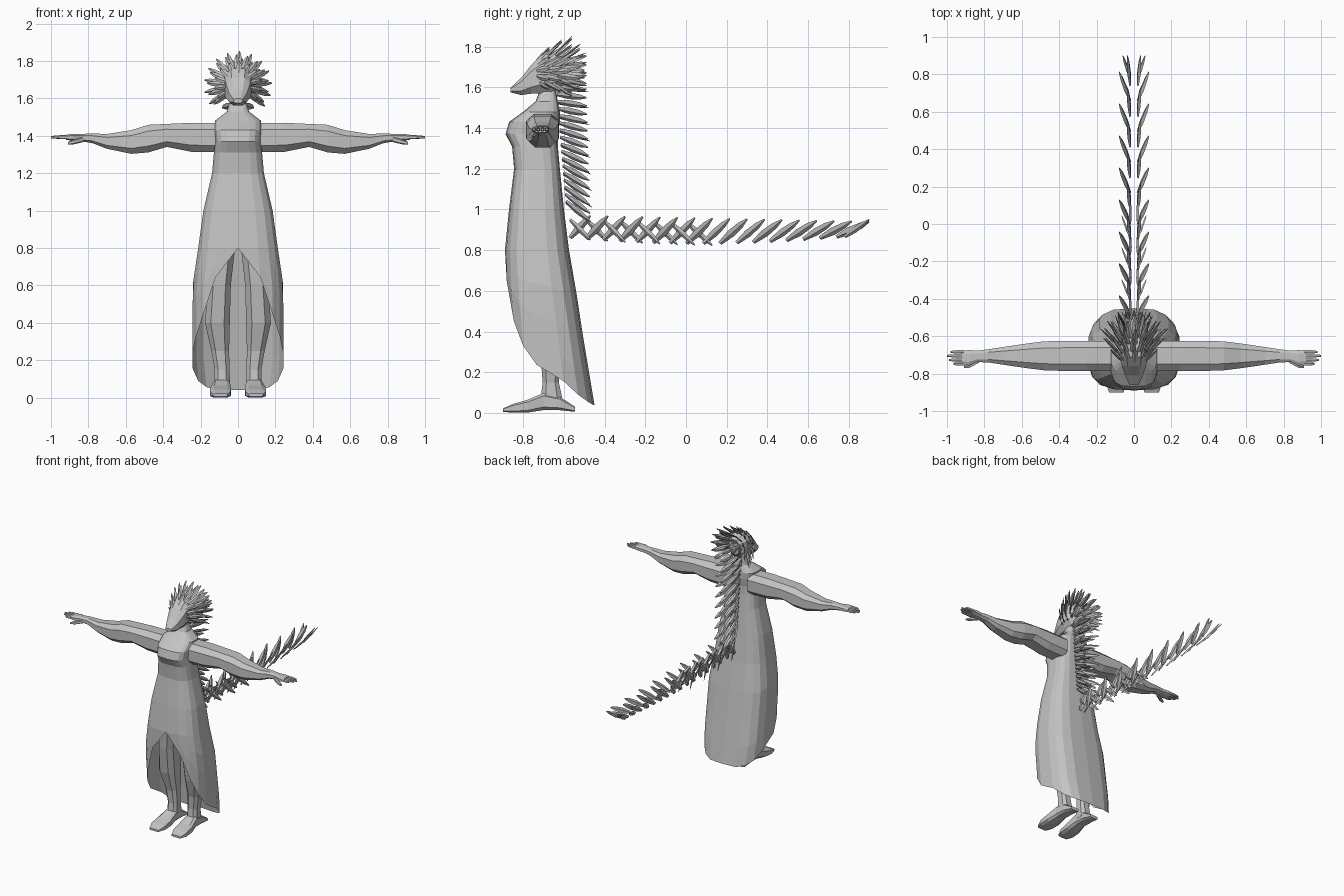
import bpy, bmesh, math
from mathutils import Vector

if "Cube" in bpy.data.objects:
    bpy.data.objects.remove(bpy.data.objects["Cube"])

mat = bpy.data.materials.new("plain_grey")
mat.diffuse_color = (0.55, 0.55, 0.55, 1)
mat.use_nodes = True
mat.node_tree.nodes["Principled BSDF"].inputs["Base Color"].default_value = mat.diffuse_color


def finish(name, bm):
    bmesh.ops.recalc_face_normals(bm, faces=bm.faces)
    me = bpy.data.meshes.new(name)
    bm.to_mesh(me)
    bm.free()
    me.materials.append(mat)
    ob = bpy.data.objects.new(name, me)
    bpy.context.collection.objects.link(ob)
    return ob


def loft(bm, rings, caps=(True, True)):
    vs = [[bm.verts.new(p) for p in r] for r in rings]
    n = len(rings[0])
    for a, b in zip(vs, vs[1:]):
        for i in range(n):
            bm.faces.new((a[i], a[(i + 1) % n], b[(i + 1) % n], b[i]))
    if caps[0]:
        bm.faces.new(vs[0])
    if caps[1]:
        bm.faces.new(vs[-1])


def sup(a, e=0.7):
    """Rounded-box unit section."""
    c, s = math.cos(a), math.sin(a)
    return (math.copysign(abs(c) ** e, c), math.copysign(abs(s) ** e, s))


def section(n, off=0.5, e=0.7):
    return [sup(2 * math.pi * (i + off) / n, e) for i in range(n)]


def lerp_table(tab, z):
    """Rows sorted by falling first value."""
    for r, s in zip(tab, tab[1:]):
        if z >= s[0]:
            t = min(1, max(0, (r[0] - z) / (r[0] - s[0])))
            return [u + (v - u) * t for u, v in zip(r[1:], s[1:])]
    return tab[-1][1:]


# Robe: height, half width, front y, back y
ROBE = [(1.58, .045, -.72, -.64), (1.53, .06, -.74, -.63), (1.48, .125, -.80, -.62),
        (1.43, .125, -.87, -.62), (1.37, .12, -.887, -.63), (1.31, .13, -.855, -.63),
        (1.2, .14, -.845, -.62), (1.0, .187, -.87, -.60), (.8, .215, -.89, -.575),
        (.6, .245, -.887, -.54), (.4, .245, -.87, -.51), (.13, .245, -.86, -.465),
        (.04, .22, -.86, -.45)]
# Hem height by angle from the front, giving the front slit
HEM = [(180, .04), (150, .04), (120, .09), (90, .19), (60, .33), (40, .45), (22, .63), (0, .8)]


def robe_point(a, z):
    hw, yf, yb = lerp_table(ROBE, z)
    s, c = sup(math.radians(90 - a), .65)
    return (hw * s, (yf + yb) / 2 - (yb - yf) / 2 * c, z)


N = 18
angs = [360 * i / N for i in range(N)]
rings = [[robe_point(a, r[0]) for a in angs] for r in ROBE[:9]]
for t in (.28, .55, .8, 1):
    ring = []
    for a in angs:
        hem = lerp_table(HEM, min(a, 360 - a))[0]
        ring.append(robe_point(a, .8 + (hem - .8) * t))
    rings.append(ring)
bm = bmesh.new()
loft(bm, rings, (True, False))
bmesh.ops.remove_doubles(bm, verts=bm.verts, dist=.0005)
finish("robe", bm)

# Head with pointed muzzle: y, centre z, half width, half height
bm = bmesh.new()
loft(bm, [[(hw * c, y, zc + hh * s) for c, s in section(8)] for y, zc, hw, hh in
          [(-.862, 1.587, .025, .012), (-.81, 1.605, .05, .045), (-.76, 1.64, .068, .075),
           (-.71, 1.665, .075, .1), (-.64, 1.675, .075, .095), (-.59, 1.68, .045, .06)]])
finish("head", bm)

# Arms: x, y centre, z centre, half depth, half height
ARM = [(.09, -.705, 1.39, .085, .083), (.25, -.705, 1.392, .085, .082),
       (.38, -.705, 1.402, .085, .065), (.48, -.705, 1.385, .082, .078),
       (.57, -.705, 1.367, .07, .067), (.7, -.705, 1.37, .05, .042),
       (.78, -.705, 1.387, .037, .027), (.84, -.708, 1.39, .032, .021),
       (.88, -.715, 1.392, .043, .02), (.92, -.715, 1.392, .04, .014)]
FINGERS = [(-.747, .965), (-.727, .99), (-.705, 1.0), (-.684, .98)]
for side, sx in (("left", 1), ("right", -1)):
    bm = bmesh.new()
    loft(bm, [[(sx * x, y + hy * c, z + hz * s) for c, s in section(8)]
              for x, y, z, hy, hz in ARM])
    finish(side + "_arm", bm)
    bm = bmesh.new()
    for y, end in FINGERS:
        loft(bm, [[(sx * x, y + w * c, 1.393 + w * s) for c, s in section(6)]
                  for x, w in ((.9, .011), (.95, .0105), (end, .006))])
    loft(bm, [[(sx * x, y + w * c, z + w * s) for c, s in section(6)]
              for x, y, z, w in ((.83, -.73, 1.38, .014), (.88, -.757, 1.367, .013),
                                 (.91, -.765, 1.36, .007))])
    finish(side + "_fingers", bm)

    # Legs: z, x centre, y centre, half width, half depth
    bm = bmesh.new()
    loft(bm, [[(sx * (x + hw * c), y + hd * s, z) for c, s in section(8)]
              for z, x, y, hw, hd in
              [(.82, .08, -.71, .07, .1), (.6, .1, -.7, .065, .09), (.4, .11, -.68, .07, .08),
               (.25, .095, -.665, .05, .05), (.15, .085, -.665, .042, .042),
               (.05, .085, -.66, .045, .06)]])
    finish(side + "_leg", bm)

    # Feet: y, x centre, top z, sole z, half width
    bm = bmesh.new()
    loft(bm, [[(sx * (x + hw * c), y, (t + b) / 2 + (t - b) / 2 * s) for c, s in section(8, e=.5)]
              for y, x, t, b, hw in
              [(-.9, .095, .022, .005, .04), (-.85, .095, .045, 0, .058),
               (-.78, .092, .065, 0, .058), (-.7, .088, .1, .012, .046),
               (-.62, .088, .08, .012, .045), (-.545, .088, .03, .005, .035)]])
    finish(side + "_foot", bm)


def blade(bm, p, q, w, side):
    """Tapered four-sided quill from p to q; side is the broad direction."""
    p, q = Vector(p), Vector(q)
    d = (q - p).normalized()
    u = Vector(side)
    u = (u - d * u.dot(d)).normalized()
    v = d.cross(u)
    rings = []
    for t, k in ((0, .5), (.4, 1), (.75, .8), (1, .2)):
        c = p.lerp(q, t)
        rings.append([c + u * w * k, c + v * w * k * .35, c - u * w * k, c - v * w * k * .35])
    loft(bm, rings)


# Quills fanned around the head: base y, tip y, tip radius, count
bm = bmesh.new()
for k, (y0, y1, r, n) in enumerate([(-.735, -.67, .13, 11), (-.71, -.61, .165, 13),
                                    (-.67, -.56, .182, 13), (-.63, -.52, .145, 12),
                                    (-.61, -.49, .1, 9), (-.6, -.5, .04, 6)]):
    for i in range(n):
        a = math.radians(-38 + 256 * (i + .25 * (k % 2)) / (n - .75))
        c, s = math.cos(a), math.sin(a)
        rb = min(.065, r * .5)
        blade(bm, (rb * c, y0, 1.67 + rb * s), (r * c, y1, 1.67 + r * s), .015, (-s, 0, c))
finish("head_quills", bm)

# Quills down the back, tilting further down toward the tail
bm = bmesh.new()
rows = 17
for i in range(rows):
    t = i / (rows - 1)
    z = 1.6 - .56 * t
    y = -.64 + .05 * t
    drop = .01 + .09 * t
    wide = .085 if i % 2 else .045
    for sx in (-1, 1):
        blade(bm, (sx * .03, y, z), (sx * wide, y + .15 - .03 * t, z - drop), .019,
              (sx * .6, 0, 1))
    if i % 2 == 0:
        blade(bm, (0, y, z - .01), (0, y + .16 - .03 * t, z - .01 - drop), .017, (1, 0, .3))
finish("back_quills", bm)

# Paired quills forming the tail
bm = bmesh.new()
count = 17
for i in range(count):
    t = i / (count - 1)
    y = -.57 + 1.31 * t
    run = .1 + .06 * t
    z0 = .86 - .03 * math.sin(math.pi * t) + .005 * t
    z1 = .97 - .03 * t
    wide = .08 if i % 2 else .035
    for sx in (-1, 1):
        blade(bm, (sx * .02, y, z0), (sx * wide, y + run, z1), .021, (sx * .5, -.3, 1))
        if i < 8:
            blade(bm, (sx * .02, y, z1 - .02), (sx * (.1 - wide), y + run, z0 - .01), .017,
                  (sx * .5, .3, 1))
blade(bm, (-.02, .78, .865), (-.06, .9, .95), .016, (-.5, -.3, 1))
blade(bm, (.02, .78, .865), (.06, .9, .95), .016, (.5, -.3, 1))
finish("tail_quills", bm)
